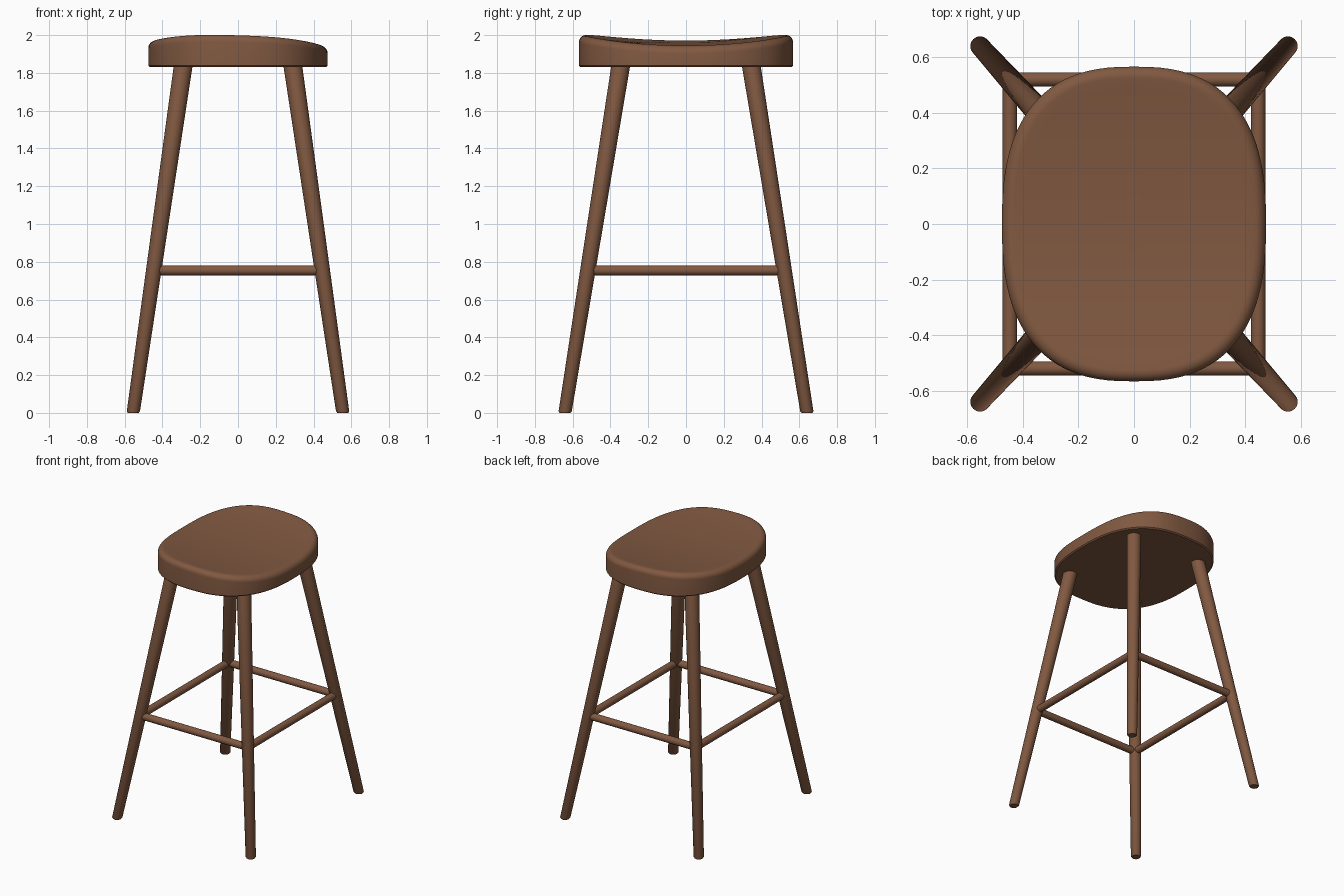
import bpy, bmesh, math
from mathutils import Vector

if "Cube" in bpy.data.objects:
    bpy.data.objects.remove(bpy.data.objects["Cube"])

wood = bpy.data.materials.new("walnut wood")
wood.diffuse_color = (0.22, 0.10, 0.053, 1)
wood.use_nodes = True
wood.node_tree.nodes["Principled BSDF"].inputs["Base Color"].default_value = wood.diffuse_color


def loft(name, rings):
    """Skin a list of equal-length closed rings and cap both ends."""
    bm = bmesh.new()
    loops = [[bm.verts.new(p) for p in ring] for ring in rings]
    n = len(loops[0])
    for a, b in zip(loops, loops[1:]):
        for i in range(n):
            j = (i + 1) % n
            bm.faces.new((a[i], a[j], b[j], b[i]))
    bm.faces.new(loops[0][::-1])
    bm.faces.new(loops[-1])
    bmesh.ops.recalc_face_normals(bm, faces=bm.faces)
    mesh = bpy.data.meshes.new(name)
    bm.to_mesh(mesh)
    bm.free()
    obj = bpy.data.objects.new(name, mesh)
    bpy.context.collection.objects.link(obj)
    mesh.materials.append(wood)
    bpy.ops.object.select_all(action='DESELECT')
    obj.select_set(True)
    bpy.context.view_layer.objects.active = obj
    bpy.ops.object.shade_smooth_by_angle(angle=math.radians(40))
    return obj


# Seat: rounded-oval slab with a saddle top that tips slightly sideways
HX, HY, POWER, BOTTOM, ROUND = 0.475, 0.566, 2.55, 1.83, 0.042


def outline(inset, n=96):
    pts = []
    for i in range(n):
        t = 2 * math.pi * i / n
        c, s = math.cos(t), math.sin(t)
        pts.append((math.copysign(abs(c) ** (2 / POWER), c) * (HX - inset),
                    math.copysign(abs(s) ** (2 / POWER), s) * (HY - inset)))
    return pts


def saddle(x, y):
    return 1.958 - 0.03 * x + 0.047 * (y / HY) ** 2


def top_ring(inset, drop):
    return [(x, y, saddle(x, y) - drop) for x, y in outline(inset)]


rings = [[(x, y, BOTTOM) for x, y in outline(0.008)],
         [(x, y, BOTTOM + 0.008) for x, y in outline(0)]]
for k in range(9):
    a = math.pi / 2 * k / 8
    rings.append(top_ring(ROUND * (1 - math.cos(a)), ROUND * (1 - math.sin(a))))
for k in range(1, 13):
    rings.append(top_ring(ROUND + (HX - ROUND - 0.01) * k / 12, 0))
loft("seat", rings)

# Splayed legs, thinner at the foot, with a softened foot edge
FOOT, HEAD = Vector((0.555, 0.641, 0)), Vector((0.287, 0.342, 1.86))


def leg_center(z):
    return FOOT.lerp(HEAD, z / HEAD.z)


def leg_ring(z, r, sx, sy, n=32):
    c = leg_center(z)
    return [(sx * c.x + r * math.cos(2 * math.pi * i / n),
             sy * c.y + r * math.sin(2 * math.pi * i / n), z) for i in range(n)]


for sy, depth in ((-1, "front"), (1, "back")):
    for sx, side in ((-1, "left"), (1, "right")):
        loft(f"{depth}_{side}_leg",
             [leg_ring(0, 0.029, sx, sy), leg_ring(0.008, 0.035, sx, sy),
              leg_ring(HEAD.z, 0.05, sx, sy)])


# Stretchers joining the legs
def rod(name, a, b, r=0.026, n=24):
    a, b = Vector(a), Vector(b)
    u = (b - a).normalized().cross(Vector((0, 0, 1)))
    ring = [u * r * math.cos(2 * math.pi * i / n)
            + Vector((0, 0, r * math.sin(2 * math.pi * i / n))) for i in range(n)]
    loft(name, [[a + p for p in ring], [b + p for p in ring]])


Z = 0.754
c = leg_center(Z)
for s, depth, side in ((-1, "front", "left"), (1, "back", "right")):
    rod(f"{depth}_stretcher", (-c.x, s * c.y, Z), (c.x, s * c.y, Z))
    rod(f"{side}_stretcher", (s * c.x, -c.y, Z), (s * c.x, c.y, Z))
